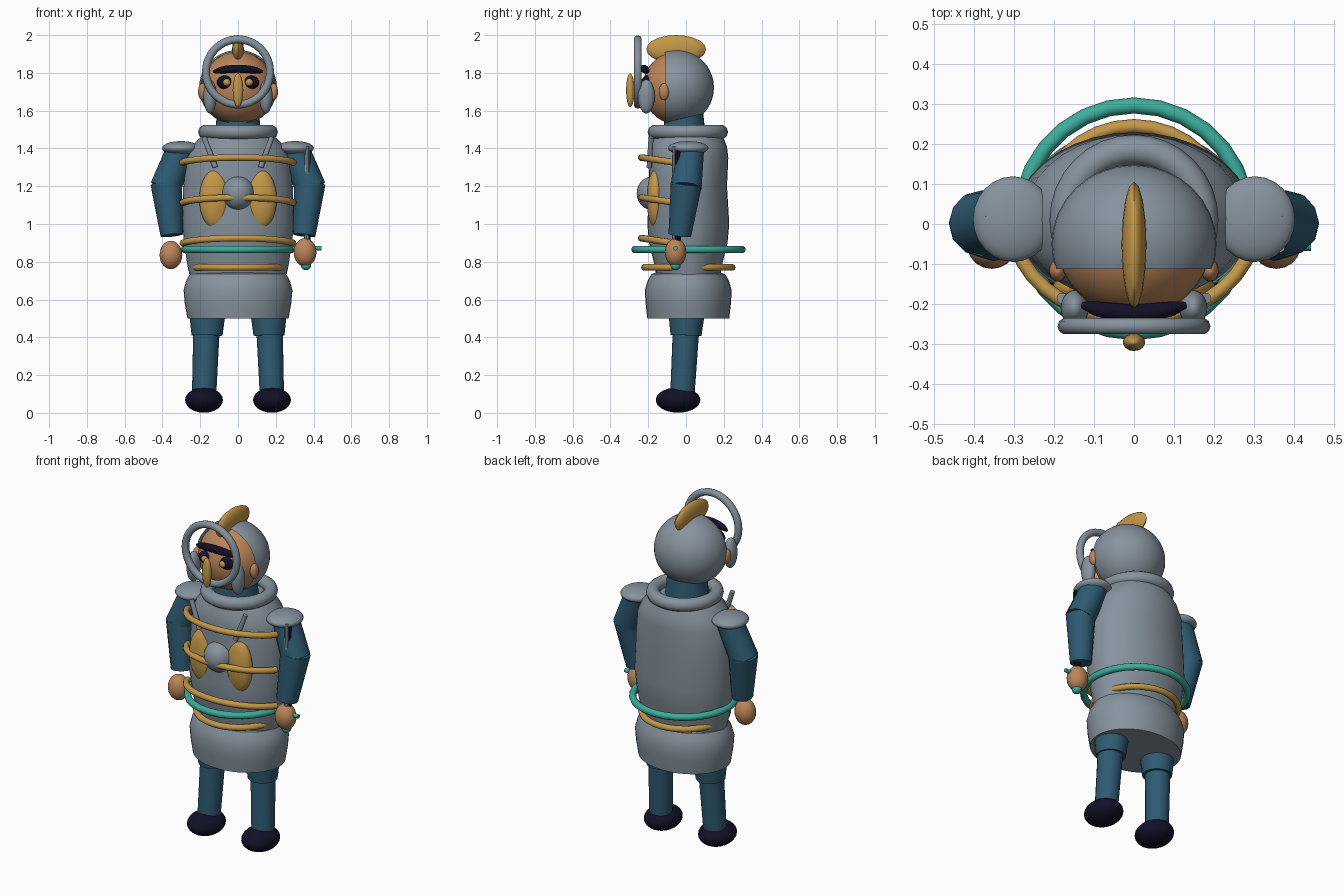
import bpy, bmesh, math
from mathutils import Vector

if "Cube" in bpy.data.objects:
    bpy.data.objects.remove(bpy.data.objects["Cube"])


def material(name, rgb):
    m = bpy.data.materials.new(name)
    m.diffuse_color = (*rgb, 1)
    m.use_nodes = True
    m.node_tree.nodes["Principled BSDF"].inputs["Base Color"].default_value = m.diffuse_color
    return m


STEEL = material("steel_grey", (0.24, 0.29, 0.34))
BLUE = material("dark_blue_cloth", (0.028, 0.105, 0.17))
GOLD = material("gold", (0.55, 0.31, 0.065))
SKIN = material("skin", (0.50, 0.235, 0.10))
TEAL = material("teal", (0.045, 0.42, 0.33))
NAVY = material("near_black_navy", (0.006, 0.005, 0.02))


def finish(name, bm, mat, angle=40):
    bmesh.ops.recalc_face_normals(bm, faces=bm.faces)
    me = bpy.data.meshes.new(name)
    bm.to_mesh(me)
    bm.free()
    me.materials.append(mat)
    ob = bpy.data.objects.new(name, me)
    bpy.context.collection.objects.link(ob)
    bpy.ops.object.select_all(action='DESELECT')
    ob.select_set(True)
    bpy.context.view_layer.objects.active = ob
    bpy.ops.object.shade_smooth_by_angle(angle=math.radians(angle))
    return ob


def ellipsoid(name, c, r, mat, seg=24, rings=14, cut_y=None):
    bm = bmesh.new()
    bmesh.ops.create_uvsphere(bm, u_segments=seg, v_segments=rings, radius=1)
    for v in bm.verts:
        v.co = Vector(a + b * s for a, b, s in zip(c, v.co, r))
    if cut_y is not None:
        bmesh.ops.bisect_plane(bm, geom=bm.verts[:] + bm.edges[:] + bm.faces[:],
                               plane_co=(0, cut_y, 0), plane_no=(0, -1, 0),
                               clear_outer=True)
    return finish(name, bm, mat)


def skin_rings(name, rings, mat, closed=False):
    """Join a list of equal point rings into a tube, capped unless closed."""
    bm = bmesh.new()
    loops = [[bm.verts.new(p) for p in ring] for ring in rings]
    n = len(loops[0])
    for i in range(len(loops) if closed else len(loops) - 1):
        a, b = loops[i], loops[(i + 1) % len(loops)]
        for j in range(n):
            k = (j + 1) % n
            bm.faces.new((a[j], a[k], b[k], b[j]))
    if not closed:
        bm.faces.new(loops[0])
        bm.faces.new(loops[-1])
    return finish(name, bm, mat)


def tube(name, path, radii, mat, seg=12, closed=False):
    """Round tube along a path; radii is one value or one per point."""
    pts = [Vector(p) for p in path]
    n = len(pts)
    if not isinstance(radii, (list, tuple)):
        radii = [radii] * n
    rings = []
    for i, p in enumerate(pts):
        a = pts[(i - 1) % n] if closed else pts[max(i - 1, 0)]
        b = pts[(i + 1) % n] if closed else pts[min(i + 1, n - 1)]
        t = (b - a).normalized()
        ref = Vector((0, 1, 0)) if abs(t.z) > 0.7 else Vector((0, 0, 1))
        if name == "visor_ring":
            ref = Vector((0, 1, 0))
        u = t.cross(ref).normalized()
        w = t.cross(u)
        rings.append([p + radii[i] * (math.cos(q) * u + math.sin(q) * w)
                      for q in (2 * math.pi * j / seg for j in range(seg))])
    return skin_rings(name, rings, mat, closed)


def hoop(name, cy, z, rx, ry, minor, mat, n=32):
    tube(name, [(rx * math.cos(2 * math.pi * i / n), cy + ry * math.sin(2 * math.pi * i / n), z)
                for i in range(n)], minor, mat, 10, True)


def lathe(name, profile, mat, cy=0.012, seg=36):
    skin_rings(name, [[(rx * math.cos(2 * math.pi * j / seg),
                        cy + ry * math.sin(2 * math.pi * j / seg), z)
                       for j in range(seg)] for z, rx, ry in profile], mat)


# Body armour, skirt, collar and neck
lathe("torso", [(0.70, 0.25, 0.165), (0.78, 0.268, 0.178), (0.90, 0.285, 0.208),
                (1.00, 0.297, 0.217), (1.20, 0.29, 0.205), (1.35, 0.275, 0.212),
                (1.41, 0.245, 0.205), (1.47, 0.19, 0.18)], STEEL)
lathe("skirt", [(0.50, 0.268, 0.217), (0.58, 0.282, 0.226), (0.65, 0.288, 0.23),
                (0.70, 0.275, 0.215), (0.735, 0.255, 0.195), (0.75, 0.2, 0.15)], STEEL)
hoop("collar", 0.01, 1.487, 0.173, 0.175, 0.038, STEEL)
lathe("neck", [(1.40, 0.13, 0.12), (1.60, 0.11, 0.10)], BLUE, cy=-0.01, seg=20)

# Waist hoops and curved chest bands
hoop("waist_hoop", 0.013, 0.865, 0.283, 0.283, 0.02, TEAL, 28)
hoop("hip_band", 0.012, 0.77, 0.235, 0.232, 0.018, GOLD)
for label, z in (("upper", 1.352), ("middle", 1.14), ("lower", 0.925)):
    arc = [math.radians(-76 + 152 * i / 16) for i in range(17)]
    tube(label + "_chest_band",
         [(0.302 * math.sin(t), -0.237 * math.cos(t), z - 0.035 * (1 - math.cos(t)))
          for t in arc], 0.018, GOLD, 10)

# Chest ornament
ellipsoid("chest_boss", (0, -0.175, 1.163), (0.086, 0.086, 0.09), STEEL)

# Head, helmet and face
ellipsoid("head", (0, -0.048, 1.72), (0.192, 0.182, 0.192), SKIN, 32, 20)
ellipsoid("helmet", (0, -0.05, 1.722), (0.206, 0.198, 0.199), STEEL, 32, 20, cut_y=-0.112)
ellipsoid("helmet_crest", (0, -0.052, 1.925), (0.031, 0.158, 0.075), GOLD, 16, 10)
ellipsoid("nose", (0, -0.295, 1.708), (0.028, 0.022, 0.09), GOLD, 16, 12)
tube("visor_ring", [(0.17 * math.cos(2 * math.pi * i / 32), -0.255,
                     1.805 + 0.173 * math.sin(2 * math.pi * i / 32)) for i in range(32)],
     0.021, STEEL, 10, True)
tube("brow", [(0.13 * k / 4, -0.222 + 0.02 * (k / 4) ** 2, 1.822 - 0.016 * (k / 4) ** 2)
              for k in range(-4, 5)],
     [0.008, 0.018, 0.021, 0.022, 0.022, 0.022, 0.021, 0.018, 0.008], NAVY, 10)

for side, s in (("left", -1), ("right", 1)):
    ellipsoid(side + "_breast_plate", (s * 0.122, -0.162, 1.132), (0.083, 0.046, 0.155), GOLD)
    tube(side + "_chest_rod", [(s * 0.18, -0.185, 1.46), (s * 0.12, -0.195, 1.30)],
         0.014, STEEL, 10)
    # Face details
    ellipsoid(side + "_ear", (s * 0.19, -0.116, 1.70), (0.022, 0.028, 0.045), SKIN, 14, 10)
    ellipsoid(side + "_cheek_guard", (s * 0.148, -0.21, 1.675), (0.035, 0.045, 0.09), STEEL)
    ellipsoid(side + "_eye", (s * 0.07, -0.208, 1.75), (0.042, 0.027, 0.036), NAVY, 16, 10)
    ellipsoid(side + "_pupil", (s * 0.06, -0.232, 1.75), (0.02, 0.014, 0.019), GOLD, 12, 8)
    # Arms
    ellipsoid(side + "_shoulder_plate", (s * 0.302, 0.012, 1.402), (0.1, 0.107, 0.037), STEEL)
    tube(side + "_upper_arm", [(s * 0.30, 0.02, 1.40), (s * 0.385, 0.0, 1.19)],
         [0.076, 0.082], BLUE, 12)
    tube(side + "_forearm", [(s * 0.38, 0.002, 1.215), (s * 0.35, -0.033, 0.94)],
         [0.083, 0.06], BLUE, 12)
    ellipsoid(side + "_hand", (s * 0.355, -0.055, 0.836 if s < 0 else 0.85),
              (0.061, 0.057, 0.075), SKIN, 18, 12)
    # Legs
    tube(side + "_thigh", [(s * 0.162, 0.004, 0.56), (s * 0.164, 0.0, 0.41)],
         [0.1, 0.082], BLUE, 16)
    tube(side + "_shin", [(s * 0.167, 0.0, 0.44), (s * 0.18, -0.02, 0.08)],
         [0.07, 0.064], BLUE, 16)
    ellipsoid(side + "_shoe", (s * 0.18, -0.042, 0.068), (0.1, 0.118, 0.067), NAVY)

# Sword held upright in one hand
tube("sword_core", [(0.367, -0.045, 0.88), (0.367, -0.045, 1.39)], 0.018, NAVY, 8)
tube("sword_blade", [(0.363, -0.06, 0.88), (0.365, -0.06, 1.36), (0.366, -0.06, 1.41)],
     [0.013, 0.013, 0.011], STEEL, 8)
tube("sword_guard", [(0.28, -0.055, 0.872), (0.442, -0.055, 0.872)], 0.012, TEAL, 10)
ellipsoid("sword_pommel", (0.36, -0.055, 0.78), (0.027, 0.027, 0.025), TEAL, 12, 8)
